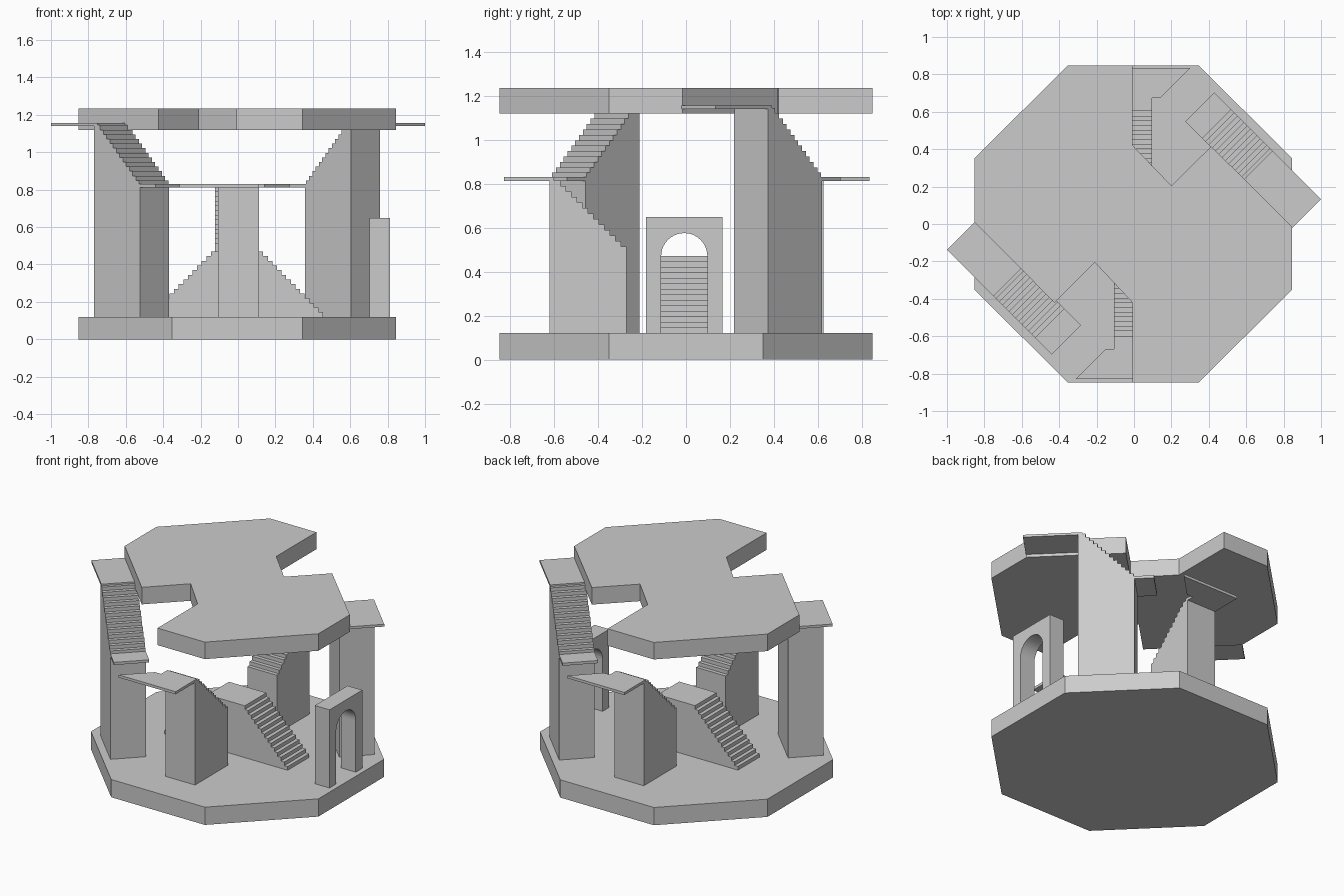
import bpy, bmesh
from math import sin, cos, pi, sqrt
from mathutils import Vector as V

if "Cube" in bpy.data.objects:
    bpy.data.objects.remove(bpy.data.objects["Cube"])

X, Y, Z = V((1, 0, 0)), V((0, 1, 0)), V((0, 0, 1))
FLOOR = 0.115


def prism(name, pts, origin, ax, ay, depth, turn=False):
    """Extrude a 2D outline along depth; turn = half turn about the centre axis."""
    bm = bmesh.new()
    vs = []
    for a, b in pts:
        p = V(origin) + ax * a + ay * b
        vs.append(bm.verts.new(p))
    face = bm.faces.new(vs)
    ext = bmesh.ops.extrude_face_region(bm, geom=[face])
    for v in ext["geom"]:
        if isinstance(v, bmesh.types.BMVert):
            v.co += depth
    if turn:
        for v in bm.verts:
            v.co.x, v.co.y = -0.01 - v.co.x, 0.006 - v.co.y
    bmesh.ops.recalc_face_normals(bm, faces=bm.faces)
    me = bpy.data.meshes.new(name)
    bm.to_mesh(me)
    bm.free()
    ob = bpy.data.objects.new(name, me)
    bpy.context.collection.objects.link(ob)
    return ob


def steps(a0, z0, a1, z1, n):
    """Rising step profile from (a0, z0) to (a1, z1)."""
    out = []
    for i in range(n):
        a = a0 + (a1 - a0) * i / n
        out += [(a, z0 + (z1 - z0) * i / n), (a, z0 + (z1 - z0) * (i + 1) / n)]
    return out + [(a1, z1)]


# octagonal base
octagon = [(-.354, -.848), (.346, -.848), (.846, -.35), (.846, .35),
           (.346, .848), (-.354, .848), (-.854, .35), (-.854, -.35)]
prism("base", octagon, (0, 0, 0), X, Y, Z * 0.12)

# notched upper deck
deck = [(-.854, .01), (-.425, -.42), (-.21, -.205), (-.008, -.42), (-.008, -.848),
        (.346, -.848), (.846, -.35), (.846, -.015), (.413, .415), (.2, .205),
        (-.008, .42), (-.008, .848), (-.354, .848), (-.854, .35)]
prism("upper_deck", deck, (0, 0, 1.12), X, Y, Z * 0.115)

# central double staircase
right = steps(.455, .12, .11, .47, 14)
left = [(-.01 - x, z) for x, z in reversed(right)]
prism("central_stairs", [(.455, FLOOR)] + right[1:] + left[:-1] + [(-.465, FLOOR)],
      (0, -.12, 0), X, Z, Y * 0.23)

# paired side flights
s = 1 / sqrt(2)
u, v = V((-s, s, 0)), V((s, s, 0))
start = (-.44, -.697, 0)
for side, turn in (("front", False), ("back", True)):
    # lower flight on a pillar, rising outwards
    low = [(-.27, FLOOR)] + steps(-.27, .49, -.595, .815, 13) + [(-.62, .815), (-.62, FLOOR)]
    prism(side + "_lower_flight", low, (-.107, 0, 0), Y, Z, X * 0.22, turn)
    plate = [(.113, -.6), (.113, -.828), (-.312, -.828), (-.152, -.668),
             (-.107, -.668), (-.107, -.6)]
    prism(side + "_lower_landing", plate, (0, 0, .812), X, Y, Z * 0.018, turn)

    # diagonal upper flight on a tall pillar
    up = [(.12, FLOOR), (.12, .825)] + steps(.125, .825, .445, 1.145, 13) \
        + [(.467, 1.145), (.467, FLOOR)]
    prism(side + "_upper_flight", up, start, u, Z, v * 0.22, turn)
    prism(side + "_middle_landing", [(0, .812), (.13, .812), (.13, .83), (0, .83)],
          start, u, Z, v * 0.22, turn)
    end = .806 if turn else .792
    prism(side + "_upper_landing", [(.44, 1.14), (end, 1.14), (end, 1.156), (.44, 1.156)],
          start, u, Z, v * 0.22, turn)

# arched doorway
c, r = -.008, .105
arch = [(c + r * cos(pi * i / 20), .47 + r * sin(pi * i / 20)) for i in range(21)]
door = [(.167, FLOOR), (.167, .648), (-.183, .648), (-.183, FLOOR), (c - r, FLOOR)] \
    + arch[::-1] + [(c + r, FLOOR)]
prism("arched_doorway", door, (.702, 0, 0), Y, Z, X * 0.11)
